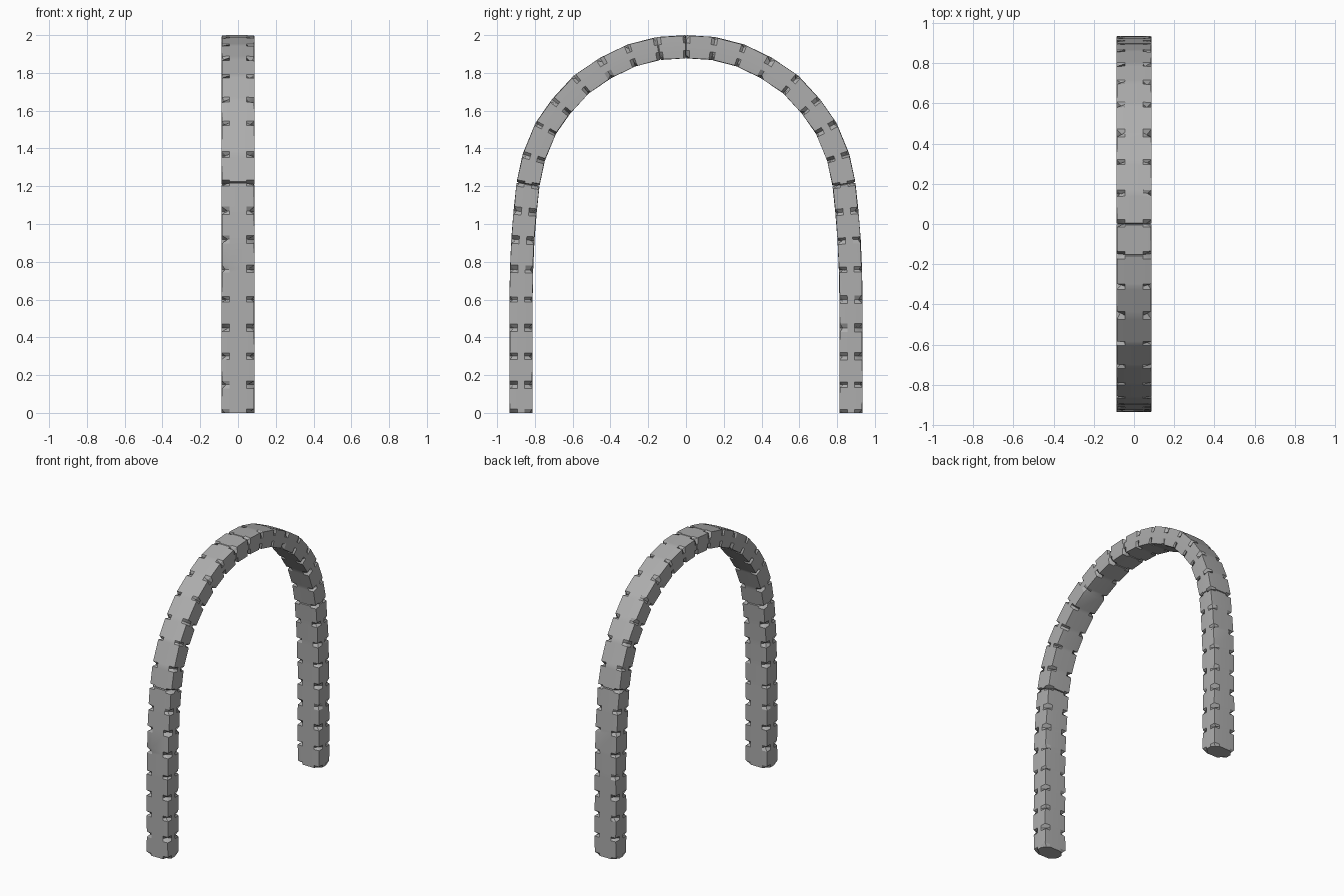
import bpy, bmesh, random
from mathutils import Vector

random.seed(4)
if "Cube" in bpy.data.objects:
    bpy.data.objects.remove(bpy.data.objects["Cube"])

HALF_WIDTH = 0.0875
THICKNESS = 0.123
CHIP = 0.042      # reach of a chip across each face
SPREAD = 0.02     # reach of a chip along the edge

stone = bpy.data.materials.new("grey stone")
stone.use_nodes = True
grey = (0.42, 0.42, 0.42, 1)
stone.diffuse_color = grey
stone.node_tree.nodes["Principled BSDF"].inputs["Base Color"].default_value = grey

# Outer line of one half (y, z), from the foot to the crown, one point per course
half = [(.935, 0), (.935, .15), (.935, .3), (.935, .45), (.935, .6), (.932, .76),
        (.925, .92), (.913, 1.07), (.897, 1.22), (.865, 1.37), (.797, 1.535),
        (.71, 1.66), (.595, 1.785), (.455, 1.88), (.31, 1.95), (.155, 1.99), (0, 2)]
outer = [Vector((0, -y, z)) for y, z in half]
outer += [Vector((0, y, z)) for y, z in reversed(half[:-1])]
last = len(outer) - 1
crown = len(half) - 1
joints = {8: 0.012, crown - 1: 0.004, crown: 0.008, last - 8: 0.012}


def inward(i):
    """Direction from the outer line to the inner line."""
    if i in (0, last):
        return Vector((0, 1 if i == 0 else -1, 0))
    along = (outer[i] - outer[i - 1]).normalized() + (outer[i + 1] - outer[i]).normalized()
    return Vector((0, along.z, -along.y)).normalized()


inner = [p + inward(i) * THICKNESS for i, p in enumerate(outer)]


def section(bm, out, inn, chipped=False, shrink=0.0):
    """Rectangular ring with three points at each corner, the middle one chipped."""
    depth = (inn - out).normalized()
    centre = (inn + out) / 2
    hd = (inn - out).length / 2 - shrink
    hw = HALF_WIDTH - shrink
    ring = []
    for sx, sd in ((1, 1), (-1, 1), (-1, -1), (1, -1)):
        dx = random.uniform(.018, .034) if chipped else random.uniform(0, .003)
        dd = random.uniform(.014, .026) if chipped else random.uniform(0, .003)
        on_side = (sx * hw, sd * (hd - CHIP))
        on_face = (sx * (hw - CHIP), sd * hd)
        corner = (sx * (hw - dx), sd * (hd - dd))
        order = [on_side, corner, on_face]
        if sx != sd:
            order.reverse()
        for x, d in order:
            ring.append(bm.verts.new(centre + depth * d + Vector((x, 0, 0))))
    return ring


def near(i, step):
    """Outer and inner points a short way along the arch from course i."""
    j = i + (1 if step > 0 else -1)
    t = abs(step) / (outer[j] - outer[i]).length
    return outer[i].lerp(outer[j], t), inner[i].lerp(inner[j], t)


# Sweep the section along the arch, chipping every course and cutting the joints
bm = bmesh.new()
rings = []
for i in range(last + 1):
    if i > 0:
        rings.append(section(bm, *near(i, -SPREAD * random.uniform(.6, 1.2))))
    if i in joints:
        rings.append(section(bm, *near(i, -.004), True))
    rings.append(section(bm, outer[i], inner[i], True, joints.get(i, 0)))
    if i in joints:
        rings.append(section(bm, *near(i, .004), True))
    if i < last:
        rings.append(section(bm, *near(i, SPREAD * random.uniform(.6, 1.2))))

for a, b in zip(rings, rings[1:]):
    for k in range(len(a)):
        n = (k + 1) % len(a)
        bm.faces.new((a[k], a[n], b[n], b[k]))
bm.faces.new(rings[0])
bm.faces.new(rings[-1])
bmesh.ops.recalc_face_normals(bm, faces=bm.faces)

mesh = bpy.data.meshes.new("stone_arch")
bm.to_mesh(mesh)
bm.free()
mesh.materials.append(stone)
arch = bpy.data.objects.new("stone_arch", mesh)
bpy.context.collection.objects.link(arch)

# Keep the chips crisp and the long curve smooth
bpy.context.view_layer.objects.active = arch
arch.select_set(True)
bpy.ops.object.shade_smooth_by_angle(angle=0.45)
